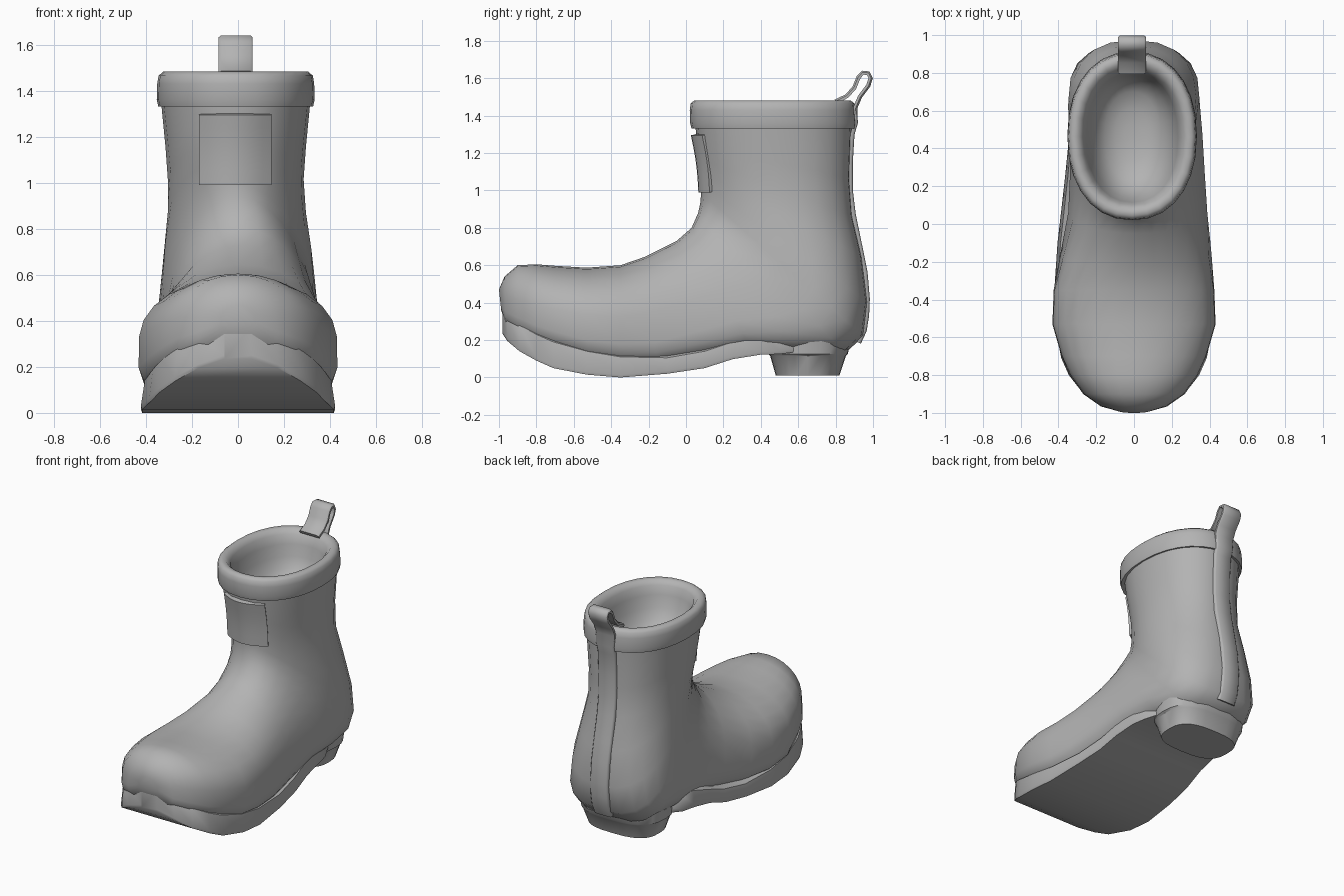
import bpy, math
from mathutils import Vector

if "Cube" in bpy.data.objects:
    bpy.data.objects.remove(bpy.data.objects["Cube"])

grey = bpy.data.materials.new("boot grey")
grey.diffuse_color = (0.45, 0.45, 0.45, 1)
grey.use_nodes = True
grey.node_tree.nodes["Principled BSDF"].inputs["Base Color"].default_value = grey.diffuse_color


def shade(ob, angle):
    bpy.ops.object.select_all(action='DESELECT')
    ob.select_set(True)
    bpy.context.view_layer.objects.active = ob
    bpy.ops.object.shade_smooth_by_angle(angle=math.radians(angle))


def finish(name, verts, faces, angle=40):
    mesh = bpy.data.meshes.new(name)
    mesh.from_pydata(verts, [], faces)
    mesh.materials.append(grey)
    ob = bpy.data.objects.new(name, mesh)
    bpy.context.collection.objects.link(ob)
    shade(ob, angle)
    return ob


def loft(name, rings, cap_start=True, cap_end=True, angle=40):
    """Skin a list of equal-length closed rings."""
    n = len(rings[0])
    verts = [p for r in rings for p in r]
    faces = [(k * n + i, k * n + (i + 1) % n, (k + 1) * n + (i + 1) % n, (k + 1) * n + i)
             for k in range(len(rings) - 1) for i in range(n)]
    if cap_start:
        faces.append(tuple(reversed(range(n))))
    if cap_end:
        faces.append(tuple(range(len(verts) - n, len(verts))))
    return finish(name, verts, faces, angle)


def power(v, p):
    return math.copysign(abs(v) ** (2 / p), v)


def slanted_ring(ay, az, by, bz, wa, wb, cx, pb, n=24):
    """Rounded section from a top/front point to a bottom/back point."""
    ring = []
    for i in range(n):
        a = 2 * math.pi * i / n
        p = 2.1 if math.cos(a) > 0 else pb
        s = -power(math.cos(a), p)
        t = (s + 1) / 2
        x = (wa + (wb - wa) * t) * power(math.sin(a), p)
        ring.append((cx + x, ay + (by - ay) * t, az + (bz - az) * t))
    return ring


def level_ring(z, hx, y0, y1, cx=-0.01, p=2.2, n=28):
    """Horizontal rounded ring between two y limits."""
    cy, hy = (y0 + y1) / 2, (y1 - y0) / 2
    return [(cx + hx * power(math.sin(a), p), cy - hy * power(math.cos(a), p), z)
            for a in (2 * math.pi * i / n for i in range(n))]


# Upper: sections fan from the toe round the heel and up the shaft
upper = [
    (-1.00, .47, -.988, .36, .06, .09, 0, 3),
    (-.97, .54, -.965, .29, .14, .19, 0, 4),
    (-.90, .60, -.90, .23, .24, .285, 0, 4),
    (-.80, .605, -.80, .17, .31, .358, 0, 4),
    (-.70, .597, -.70, .13, .36, .40, 0, 4),
    (-.53, .587, -.53, .08, .41, .448, 0, 4.3),
    (-.35, .60, -.35, .05, .40, .442, 0, 4.3),
    (-.22, .645, -.15, .05, .35, .425, .01, 4.3),
    (-.05, .73, .10, .09, .28, .405, .02, 4),
    (.03, .80, .35, .135, .255, .40, .018, 3.8),
    (.065, .88, .62, .125, .245, .40, .01, 3.6),
    (.078, .94, .85, .13, .24, .405, 0, 3.1),
    (.08, .99, .95, .22, .245, .405, 0, 2.7),
    (.08, 1.04, .973, .40, .25, .385, 0, 2.4),
    (.078, 1.10, .945, .64, .27, .33, -.005, 2.3),
    (.07, 1.17, .895, .86, .29, .30, -.01, 2.2),
    (.06, 1.25, .88, 1.06, .305, .305, -.01, 2.2),
    (.048, 1.36, .89, 1.36, .325, .325, -.01, 2.2),
]
loft("boot_upper", [slanted_ring(*s) for s in upper], cap_end=False, angle=60)

# Sole: y, half width, bottom z, top z
sole = [
    (-.982, .06, .235, .37), (-.955, .175, .195, .34), (-.89, .275, .14, .295),
    (-.80, .345, .09, .245), (-.71, .385, .05, .205), (-.53, .422, .015, .155),
    (-.35, .422, 0, .125), (-.10, .405, .02, .12), (.10, .382, .05, .155),
    (.25, .365, .098, .205), (.40, .35, .122, .25), (.50, .33, .125, .25),
    (.62, .27, .14, .19),
]
rings = []
for y, w, zb, zt in sole:
    half = [(w * .9, zt), (w * .96, zt - .015), (w, zb + .015), (w * .985, zb)]
    rings.append([(x, y, z) for x, z in half] + [(-x, y, z) for x, z in reversed(half)])
loft("sole", rings, angle=45)

# Heel block, tapering towards the ground
loft("heel", [level_ring(.01, .25, .48, .82, 0, 2.8),
              level_ring(.115, .285, .45, .855, 0, 2.8),
              level_ring(.125, .30, .44, .865, 0, 2.6),
              level_ring(.20, .31, .44, .88, 0, 2.4)], angle=35)

# Collar with rounded rim, running down into the bowl-shaped lining
collar = [
    (1.335, .31, .06, .88), (1.33, .336, .03, .908), (1.36, .343, .022, .912),
    (1.43, .341, .02, .906), (1.465, .335, .025, .90), (1.482, .315, .045, .88),
    (1.478, .285, .075, .85), (1.45, .26, .10, .82), (1.39, .243, .115, .80),
    (1.31, .222, .14, .785), (1.24, .19, .18, .755), (1.19, .145, .24, .70),
    (1.165, .09, .33, .61), (1.155, .04, .41, .53),
]
loft("collar", [level_ring(*c) for c in collar], cap_start=False, angle=60)

# Back strap: up the heel seam, then folded over into the pull loop
path = [(.925, .185), (.955, .25), (.968, .33), (.972, .42), (.96, .56), (.932, .70),
        (.897, .87), (.881, 1.0), (.881, 1.15), (.89, 1.30), (.908, 1.36), (.905, 1.44),
        (.93, 1.50), (.975, 1.56), (.988, 1.60), (.975, 1.627), (.945, 1.63),
        (.922, 1.605), (.90, 1.55), (.86, 1.505), (.80, 1.475)]
pts = [Vector((-.01, y, z)) for y, z in path]
rings = []
for i, p in enumerate(pts):
    tangent = (pts[min(i + 1, len(pts) - 1)] - pts[max(i - 1, 0)]).normalized()
    normal = tangent.cross(Vector((1, 0, 0)))
    w = .068 if i < 11 else .074
    section = [(w * .85, .011), (-w * .85, .011), (-w, .002), (-w, -.012), (w, -.012), (w, .002)]
    rings.append([p + Vector((x, 0, 0)) + normal * d for x, d in section])
loft("back_strap", rings, angle=50)

# Front patch wrapped round the shaft
cols, rows = 8, 5
verts = []
for r in range(rows + 1):
    t = r / rows
    for c in range(cols + 1):
        x = -.158 + .316 * c / cols
        y = .066 - .040 * t + .008 * math.sin(math.pi * t) + 2.4 * x * x
        verts.append((x - .012, y, .99 + .305 * t))
m = cols + 1
faces = [(r * m + c, r * m + c + 1, (r + 1) * m + c + 1, (r + 1) * m + c)
         for r in range(rows) for c in range(cols)]
patch = finish("front_patch", verts, faces)
solid = patch.modifiers.new("thickness", 'SOLIDIFY')
solid.thickness = .035
solid.offset = -1
bpy.ops.object.modifier_apply(modifier=solid.name)
shade(patch, 40)
